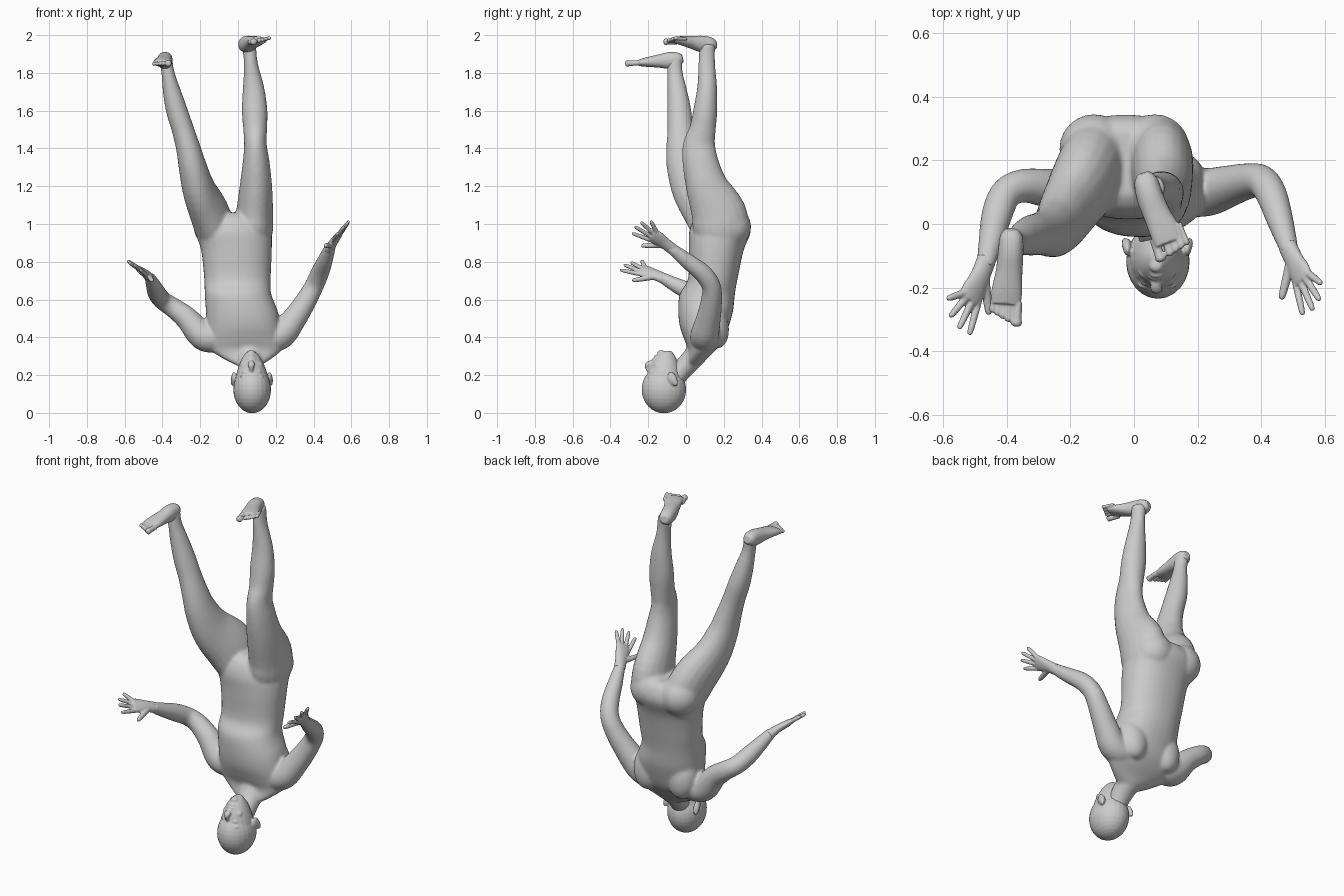
import bpy, bmesh, math
from mathutils import Vector, Matrix


def spline(rows, steps):
    """Catmull-Rom through rows of numbers."""
    rows = [Vector(r) for r in rows]
    out = []
    for i in range(len(rows) - 1):
        a, b, c, d = rows[max(i - 1, 0)], rows[i], rows[i + 1], rows[min(i + 2, len(rows) - 1)]
        for k in range(steps):
            t = k / steps
            out.append(0.5 * (2 * b + (c - a) * t + (2 * a - 5 * b + 4 * c - d) * t * t
                              + (3 * b - a - 3 * c + d) * t ** 3))
    return out + [rows[-1]]


def loft(bm, rows, side=(1, 0, 0), flat=False, steps=4, n=20, power=1.0):
    """Closed tube through (x, y, z, half width along side, half depth)."""
    rows = [tuple(r) if len(r) == 5 else (*r, r[3]) for r in rows]
    pts = spline(rows, steps)
    rings = []
    for i, p in enumerate(pts):
        a, b = pts[max(i - 1, 0)], pts[min(i + 1, len(pts) - 1)]
        tan = Vector((0, 0, 1)) if flat else Vector(b[:3]) - Vector(a[:3])
        tan.normalize()
        u = Vector(side) - tan * tan.dot(Vector(side))
        u.normalize()
        v = tan.cross(u)
        ring = []
        for k in range(n):
            c, s = math.cos(2 * math.pi * k / n), math.sin(2 * math.pi * k / n)
            c, s = (math.copysign(abs(q) ** power, q) for q in (c, s))
            ring.append(bm.verts.new(Vector(p[:3]) + u * p[3] * c + v * p[4] * s))
        rings.append(ring)
    for r, s in zip(rings, rings[1:]):
        for k in range(n):
            bm.faces.new((r[k], r[(k + 1) % n], s[(k + 1) % n], s[k]))
    bm.faces.new(rings[0][::-1])
    bm.faces.new(rings[-1])


def ball(bm, c, r, tilt=0):
    """Ellipsoid, tilted about x."""
    m = Matrix.Translation(c) @ Matrix.Rotation(tilt, 4, 'X') @ Matrix.Diagonal((*r, 1))
    bmesh.ops.create_uvsphere(bm, u_segments=24, v_segments=16, radius=1, matrix=m)


def finish(bm, name, voxel, smooth):
    """Fuse the overlapping volumes into one smooth skin."""
    bmesh.ops.recalc_face_normals(bm, faces=bm.faces)
    me = bpy.data.meshes.new(name)
    bm.to_mesh(me)
    bm.free()
    ob = bpy.data.objects.new(name, me)
    bpy.context.collection.objects.link(ob)
    rm = ob.modifiers.new("fuse", 'REMESH')
    rm.mode, rm.voxel_size, rm.use_smooth_shade = 'VOXEL', voxel, True
    sm = ob.modifiers.new("soften", 'SMOOTH')
    sm.factor, sm.iterations = 0.5, smooth


# Torso and neck
bm = bmesh.new()
loft(bm, [(.058, .03, .25, .06, .05), (.05, .055, .285, .125, .055), (.042, .085, .335, .19, .075),
          (.035, .095, .39, .20, .105), (.03, .097, .46, .195, .13), (.02, .104, .54, .19, .145),
          (0, .113, .63, .176, .146), (-.003, .142, .71, .176, .131), (-.008, .16, .86, .187, .145),
          (-.025, .18, .96, .20, .163), (-.03, .187, 1.03, .17, .14), (-.035, .19, 1.06, .11, .1)],
     flat=True, n=36, power=.9)
loft(bm, [(.073, -.08, .15, .05, .05), (.068, -.02, .23, .06, .055),
          (.06, .04, .295, .072, .058), (.05, .085, .38, .09, .06)])
for s in (-1, 1):
    ball(bm, (.025 + s * .11, .15, .47), (.085, .075, .13), .2)    # shoulder blade
    ball(bm, (-.03 + s * .095, .235, .985), (.11, .11, .11))       # buttock
# straight leg, then spread leg
loft(bm, [(.06, .22, .80, .03, .03), (.07, .21, .87, .08, .08), (.08, .188, .96, .104, .142),
          (.088, .172, 1.06, .098, .146), (.095, .11, 1.2, .086, .112), (.096, .076, 1.33, .071, .095),
          (.092, .07, 1.42, .06, .086), (.091, .088, 1.5, .063, .07), (.088, .102, 1.6, .068, .064),
          (.082, .112, 1.72, .057, .053), (.068, .11, 1.85, .037, .044), (.058, .112, 1.95, .038, .042)])
loft(bm, [(-.07, .22, .80, .03, .03), (-.09, .21, .87, .08, .08), (-.118, .188, .96, .104, .142),
          (-.152, .14, 1.06, .104, .15), (-.206, .05, 1.18, .088, .125), (-.239, -.003, 1.30, .075, .1),
          (-.263, -.022, 1.40, .065, .083), (-.292, -.03, 1.5, .059, .069), (-.324, -.036, 1.6, .057, .064),
          (-.35, -.046, 1.7, .048, .053), (-.371, -.058, 1.8, .035, .041), (-.383, -.058, 1.88, .036, .04)])
# arms
loft(bm, [(-.05, .10, .40, .05), (-.12, .10, .395, .075), (-.19, .10, .41, .076), (-.27, .112, .5, .062),
          (-.35, .12, .562, .053), (-.402, .095, .597, .05), (-.43, .03, .635, .049),
          (-.45, -.06, .68, .039), (-.468, -.135, .72, .028)], side=(0, 0, 1))
loft(bm, [(.09, .10, .40, .05), (.16, .10, .395, .075), (.23, .10, .415, .076), (.295, .118, .495, .066),
          (.355, .134, .585, .057), (.402, .134, .67, .051), (.433, .088, .74, .049),
          (.462, 0, .81, .041), (.49, -.09, .882, .028)], side=(0, 1, 0))
finish(bm, "body", .0085, 8)

# Head: skull, jaw, features
bm = bmesh.new()
ball(bm, (.075, -.117, .124), (.1, .118, .126))
loft(bm, [(.075, -.115, .13, .094, .11), (.074, -.114, .2, .084, .092), (.072, -.112, .265, .062, .072),
          (.07, -.108, .308, .038, .046), (.07, -.1, .328, .018, .022)], flat=True)
loft(bm, [(.072, -.188, .205, .009), (.071, -.202, .235, .012), (.07, -.203, .255, .019, .015),
          (.07, -.178, .266, .015)])
ball(bm, (.07, -.165, .285), (.026, .014, .007))
ball(bm, (.07, -.156, .299), (.021, .015, .007))
ball(bm, (.07, -.132, .318), (.022, .02, .014))
for s in (-1, 1):
    ball(bm, (.073 + s * .036, -.191, .193), (.027, .013, .007))    # brow
    ball(bm, (.073 + s * .034, -.182, .217), (.018, .013, .009))    # eyelid
    ball(bm, (.073 + s * .038, -.15, .25), (.022, .022, .022))      # cheek
    ball(bm, (.073 + s * .094, -.072, .18), (.014, .025, .038), .4)  # ear
    ball(bm, (.073 + s * .102, -.062, .172), (.010, .015, .032), .4)
finish(bm, "head", .005, 3)


def hand(name, palm, across, tips, thumb):
    """Palm loft, four fingers fanned over the knuckles and a thumb."""
    bm = bmesh.new()
    across = Vector(across).normalized()
    loft(bm, palm, side=across)
    knuckle = Vector(palm[-1][:3])
    for tip, off in zip(tips, (.033, .012, -.011, -.032)):
        base, tip = knuckle.lerp(Vector(palm[1][:3]), .2) + across * off, Vector(tip)
        loft(bm, [(*base, .012), (*base.lerp(tip, .5), .0115), (*base.lerp(tip, .9), .0095), (*tip, .004)],
             side=across, n=10)
    base, tip = Vector(palm[1][:3]) - across * .018, Vector(thumb)
    loft(bm, [(*base, .017), (*base.lerp(tip, .5), .0145), (*base.lerp(tip, .92), .011), (*tip, .004)],
         side=across, n=10)
    finish(bm, name, .0045, 2)


hand("left_hand",
     [(-.462, -.11, .708, .032, .028), (-.483, -.165, .732, .035, .022), (-.505, -.212, .747, .044, .019),
      (-.518, -.242, .757, .041, .015)], (-.13, .05, .1),
     [(-.587, -.235, .807), (-.578, -.292, .797), (-.55, -.33, .785), (-.517, -.349, .757)],
     (-.455, -.285, .70))
hand("right_hand",
     [(.482, -.07, .866, .032, .028), (.503, -.115, .9, .035, .022), (.522, -.155, .927, .044, .019),
      (.532, -.18, .942, .041, .015)], (.1, .06, .11),
     [(.588, -.187, 1.017), (.583, -.24, 1.01), (.562, -.272, .987), (.53, -.287, .952)],
     (.462, -.237, .885))


def foot(name, rows, big, small, direction):
    """Foot loft with five toes from the big toe to the small one."""
    bm = bmesh.new()
    loft(bm, rows, power=.9)
    big, small, d = Vector(big), Vector(small), Vector(direction)
    for i in range(5):
        r = (.017, .0115, .011, .0105, .010)[i]
        tip = big.lerp(small, (0, .34, .56, .78, 1)[i])
        base = tip - d * .075
        loft(bm, [(*base, r * .8), (*base.lerp(tip, .6), r * .9), (*base.lerp(tip, .88), r * 1.05),
                  (*tip, r * .5)], n=10)
    finish(bm, name, .004, 2)


foot("straight_leg_foot",
     [(.03, .16, 1.952, .02, .02), (.037, .135, 1.95, .037, .038), (.05, .085, 1.953, .042, .044),
      (.072, .03, 1.962, .043, .034), (.096, -.02, 1.970, .048, .025), (.111, -.058, 1.975, .046, .017)],
     (.088, -.118, 1.966), (.168, -.066, 1.984), (.35, -.93, .05))
foot("spread_leg_foot",
     [(-.384, -.017, 1.878, .02, .02), (-.385, -.04, 1.873, .036, .036), (-.387, -.09, 1.866, .04, .044),
      (-.392, -.15, 1.862, .042, .034), (-.399, -.21, 1.857, .048, .025), (-.402, -.25, 1.853, .047, .017)],
     (-.37, -.322, 1.85), (-.445, -.278, 1.848), (-.08, -.99, -.04))
